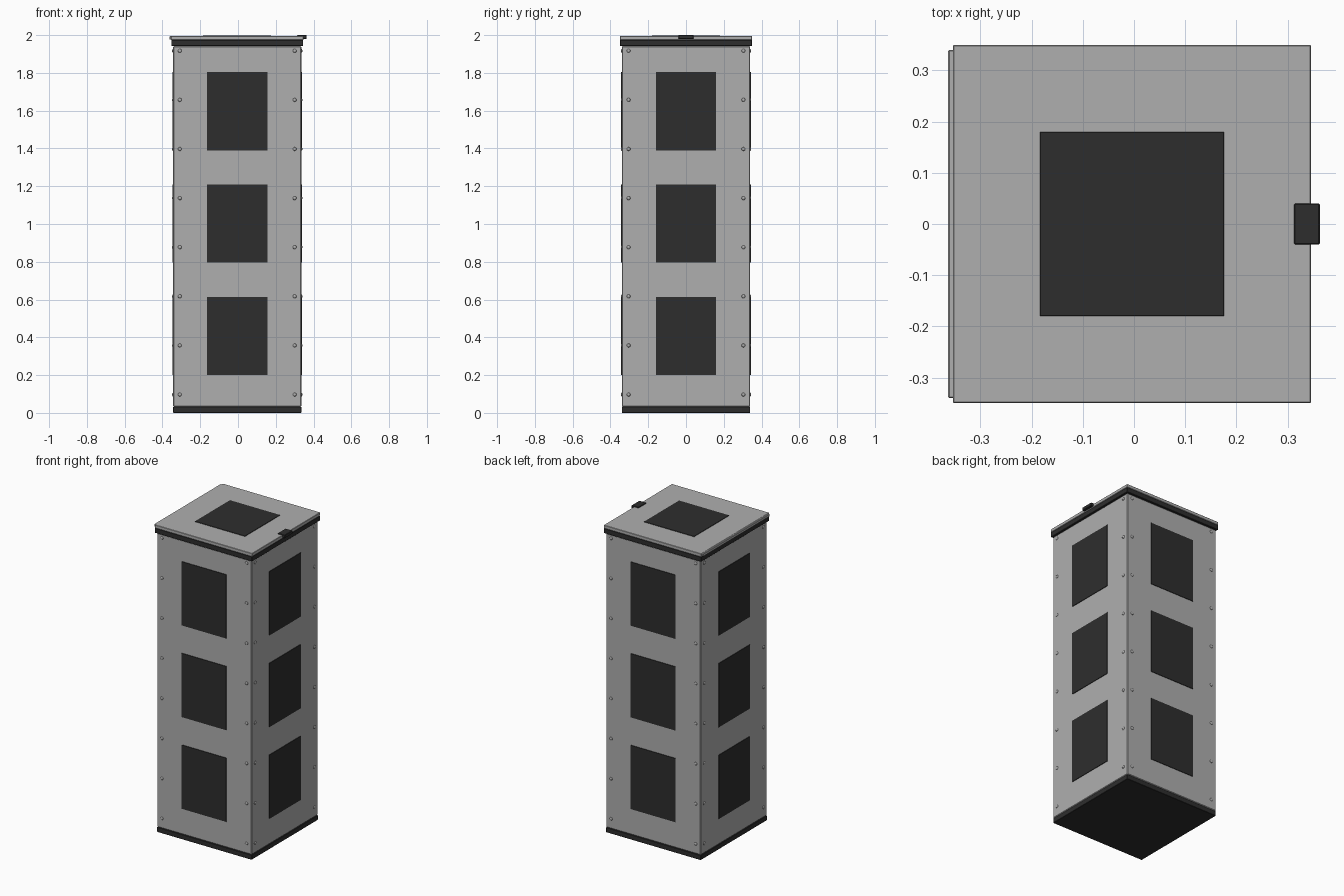
import bpy, bmesh
from math import pi
from mathutils import Matrix, Vector

if "Cube" in bpy.data.objects:
    bpy.data.objects.remove(bpy.data.objects["Cube"], do_unlink=True)


def material(name, value):
    m = bpy.data.materials.new(name)
    m.use_nodes = True
    colour = (value, value, value, 1)
    m.diffuse_color = colour
    bsdf = m.node_tree.nodes["Principled BSDF"]
    bsdf.inputs["Base Color"].default_value = colour
    bsdf.inputs["Roughness"].default_value = 0.6
    return m


grey = material("light grey", 0.43)
black = material("dark charcoal", 0.027)

CX = -0.004          # tower axis, offset by the latch and hinge overhang
HALF = 0.34          # half width of the body


def finish(bm, name, mat):
    mesh = bpy.data.meshes.new(name)
    bm.to_mesh(mesh)
    bm.free()
    mesh.materials.append(mat)
    ob = bpy.data.objects.new(name, mesh)
    bpy.context.collection.objects.link(ob)
    return ob


def add_box(bm, low, high, matrix=Matrix()):
    low, high = Vector(low), Vector(high)
    place = Matrix.Translation((low + high) / 2) @ Matrix.Diagonal((*(high - low), 1))
    bmesh.ops.create_cube(bm, size=1, matrix=matrix @ place)


def box(name, low, high, mat, bevel=0):
    bm = bmesh.new()
    add_box(bm, low, high)
    ob = finish(bm, name, mat)
    if bevel:
        mod = ob.modifiers.new("soft edges", "BEVEL")
        mod.width = bevel
        mod.segments = 1
    return ob


def slab(name, half, z0, z1, mat, bevel=0):
    return box(name, (CX - half, -half, z0), (CX + half, half, z1), mat, bevel)


# Stacked parts of the tower
slab("base_plate", HALF, 0, 0.032, black, 0.002)
slab("body", HALF, 0.032, 1.942, grey, 0.005)
slab("lid_seal", 0.349, 1.942, 1.974, black, 0.002)
slab("lid", 0.35, 1.974, 1.995, grey, 0.002)
slab("lid_panel", 0.18, 1.99, 1.998, black, 0.001)

# Latch on one side of the lid, hinge strip on the other
box("latch", (0.313, -0.04, 1.979), (0.363, 0.04, 2.0), black, 0.002)
box("hinge", (-0.363, -0.34, 1.976), (-0.35, 0.34, 1.994), grey, 0.002)

# Window panels and rivets, repeated on the four sides
windows, rivets = bmesh.new(), bmesh.new()
for side in range(4):
    turn = Matrix.Translation((CX, 0, 0)) @ Matrix.Rotation(side * pi / 2, 4, "Z")
    for row in range(3):
        z = 0.407 + row * 0.595
        add_box(windows, (-0.16, -HALF - 0.004, z - 0.207),
                (0.16, -HALF + 0.004, z + 0.207), turn)
    for x in (-0.304, 0.304):
        for i in range(8):
            place = Matrix.Translation((x, -HALF, 0.097 + i * 0.26))
            squash = Matrix.Diagonal((1, 0.5, 1, 1))
            upright = Matrix.Rotation(pi / 2, 4, "X")
            bmesh.ops.create_uvsphere(rivets, u_segments=12, v_segments=6, radius=0.01,
                                      matrix=turn @ place @ squash @ upright)
finish(windows, "window_panels", black)
rivet_ob = finish(rivets, "rivets", grey)
for p in rivet_ob.data.polygons:
    p.use_smooth = True
